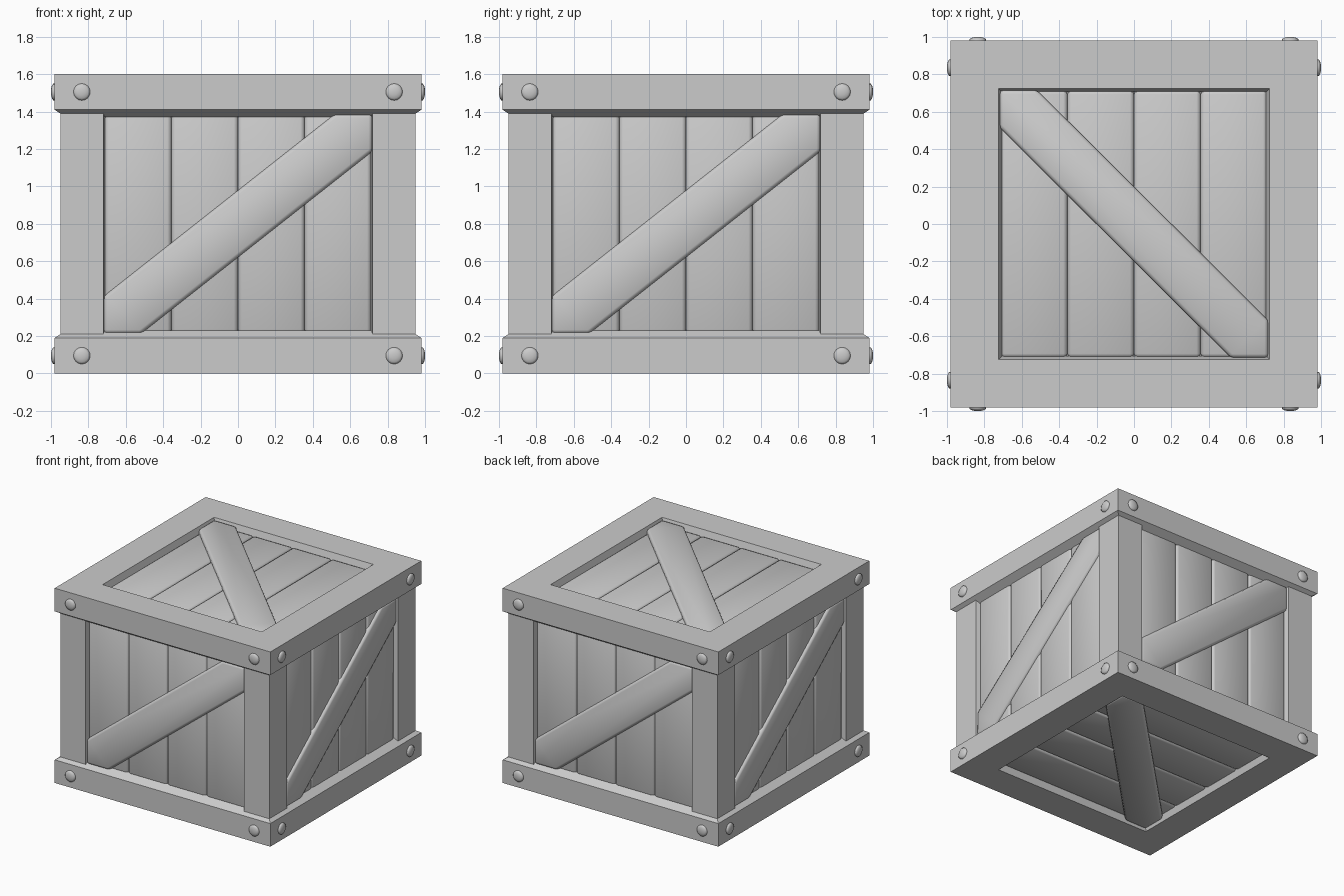
import bpy, bmesh, math
from mathutils import Matrix, Vector

if "Cube" in bpy.data.objects:
    bpy.data.objects.remove(bpy.data.objects["Cube"])

MIRROR_Z = Matrix.Translation((0, 0, 1.6)) @ Matrix.Diagonal((1, 1, -1, 1))


def rot(k):
    return Matrix.Rotation(k * math.pi / 2, 4, 'Z')


def finish(name, bm, mat=None, smooth=False, bevel=0.0):
    if mat is not None:
        bm.transform(mat)
    bmesh.ops.recalc_face_normals(bm, faces=bm.faces)
    for f in bm.faces:
        f.smooth = smooth
    me = bpy.data.meshes.new(name)
    bm.to_mesh(me)
    bm.free()
    ob = bpy.data.objects.new(name, me)
    bpy.context.collection.objects.link(ob)
    if bevel:
        m = ob.modifiers.new("bevel", 'BEVEL')
        m.width, m.segments = bevel, 2
    return ob


def prism(name, pts, w0, w1, mat=None, smooth=False, bevel=0.0):
    """Polygon in the local u,v plane, extruded from w0 to w1."""
    bm = bmesh.new()
    f = bm.faces.new([bm.verts.new((u, v, w0)) for u, v in pts])
    ext = bmesh.ops.extrude_face_region(bm, geom=[f])
    for v in ext['geom']:
        if isinstance(v, bmesh.types.BMVert):
            v.co.z = w1
    return finish(name, bm, mat, smooth, bevel)


def rect(u0, u1, v0, v1):
    return [(u0, v0), (u1, v0), (u1, v1), (u0, v1)]


def frame(name, mat=None):
    """Square rim: profile of (half size, height) carried round four corners."""
    prof = [(.98, 1.6), (.98, 1.41), (.92, 1.37), (.70, 1.37), (.705, 1.54), (.724, 1.6)]
    bm = bmesh.new()
    loops = [[bm.verts.new((sx * r, sy * r, z)) for r, z in prof]
             for sx, sy in ((-1, -1), (1, -1), (1, 1), (-1, 1))]
    n = len(prof)
    for i in range(4):
        a, b = loops[i], loops[(i + 1) % 4]
        for j in range(n):
            k = (j + 1) % n
            bm.faces.new((a[j], b[j], b[k], a[k]))
    return finish(name, bm, mat)


def bolt(name, mat):
    """Low domed bolt head, axis along local w."""
    bm = bmesh.new()
    prof = [(.045, .97), (.045, .988), (.034, .995), (.018, .999), (0, 1.0)]
    vs = [bm.verts.new((r, 0, w)) for r, w in prof]
    es = [bm.edges.new(p) for p in zip(vs, vs[1:])]
    bmesh.ops.spin(bm, geom=vs + es, cent=(0, 0, 0), axis=(0, 0, 1),
                   angle=2 * math.pi, steps=16)
    bmesh.ops.remove_doubles(bm, verts=bm.verts, dist=1e-4)
    return finish(name, bm, mat, smooth=True)


def panel(name, mat, v0, v1, plank_w, brace_w, flip=False):
    """Four rounded planks with a diagonal brace across them."""
    h = .712
    for i in range(4):
        u = -h + i * h / 2
        prism(f"{name}_plank_{i + 1}", rect(u, u + h / 2, v0, v1),
              plank_w - .12, plank_w, mat, True, .022)
    e, c = .718, .2                       # half width, cut length at the ends
    t = c * (v1 - v0) / (2 * e)
    t = max(t, .2)
    pts = [(-e, v0), (-e + c, v0), (e, v1 - t), (e, v1), (e - c, v1), (-e, v0 + t)]
    if flip:
        pts = [(-u, v) for u, v in pts]
    prism(f"{name}_brace", pts, brace_w - .1, brace_w, mat, True, .02)


# Hidden inner box behind the planks
prism("inner_core", rect(-.88, .88, -.88, .88), .08, 1.52)

# Top and bottom rims
frame("top_frame")
frame("bottom_frame", MIRROR_Z)

# Top and bottom panels (the bottom one is mirrored and turned a quarter)
panel("top", Matrix.Identity(4), -.715, .715, 1.555, 1.588, True)
panel("bottom", rot(1) @ MIRROR_Z, -.715, .715, 1.555, 1.588, True)

# Four sides, each the front turned about z
post = [(-.95, -.95), (-.72, -.95), (-.708, -.90), (-.708, -.708), (-.90, -.708), (-.95, -.72)]
to_front = Matrix.Rotation(math.pi / 2, 4, 'X')
for k, side in enumerate(("front", "right", "back", "left")):
    m = rot(k) @ to_front
    panel(side, m, .213, 1.387, .925, .945)
    prism(f"{side}_corner_post", post, .15, 1.45, rot(k))
    for i, (u, v) in enumerate((u, v) for u in (-.835, .835) for v in (.095, 1.505)):
        bolt(f"{side}_bolt_{i + 1}", m @ Matrix.Translation((u, v, 0)))
